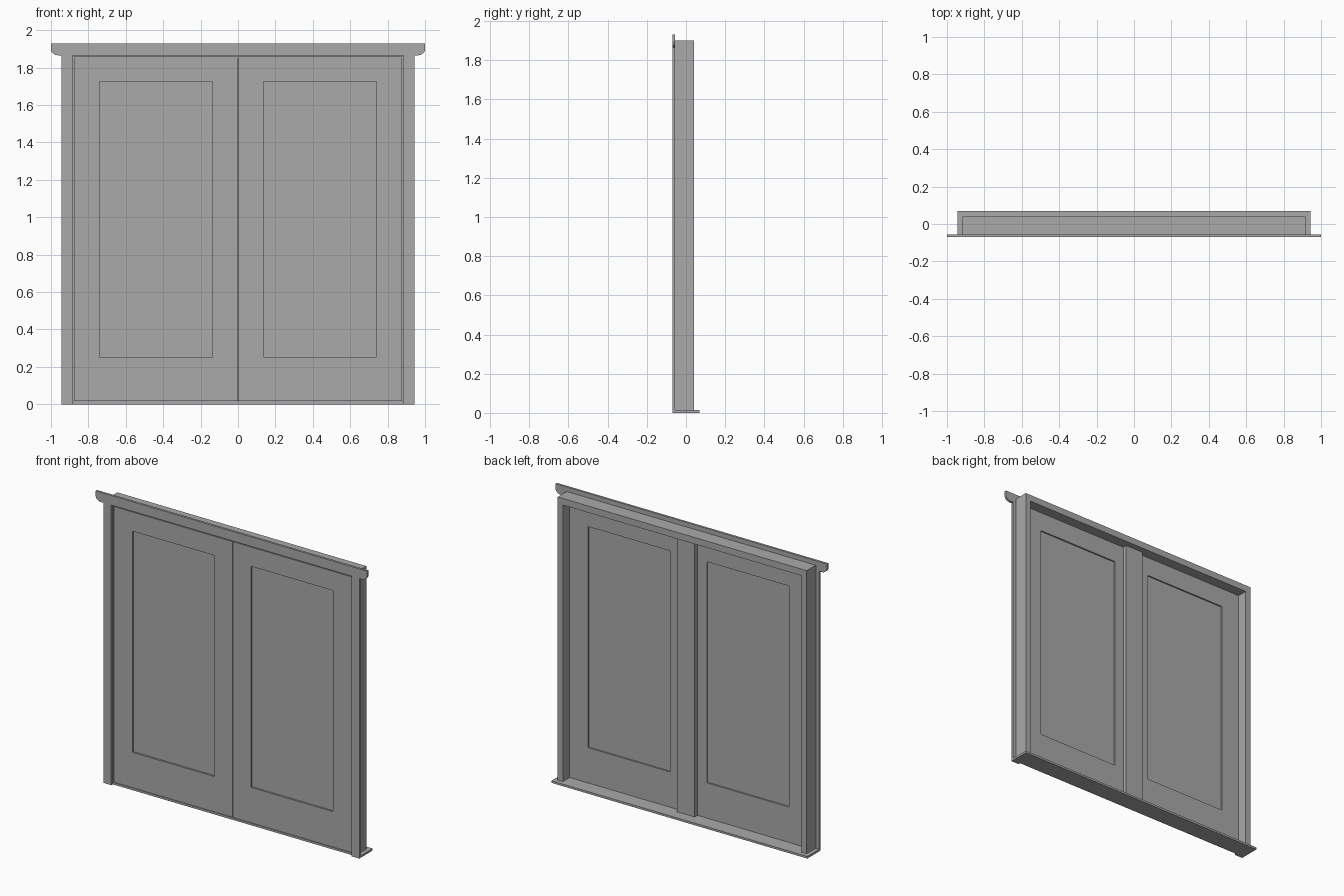
import bpy
import bmesh
from mathutils import Vector

if "Cube" in bpy.data.objects:
    bpy.data.objects.remove(bpy.data.objects["Cube"], do_unlink=True)

# One plain grey paint for everything
paint = bpy.data.materials.new("grey_paint")
paint.use_nodes = True
GREY = (0.4, 0.4, 0.4, 1)
paint.diffuse_color = GREY
paint.node_tree.nodes["Principled BSDF"].inputs["Base Color"].default_value = GREY


def finish(name, bm):
    mesh = bpy.data.meshes.new(name)
    bmesh.ops.recalc_face_normals(bm, faces=bm.faces)
    bm.to_mesh(mesh)
    bm.free()
    mesh.materials.append(paint)
    obj = bpy.data.objects.new(name, mesh)
    bpy.context.collection.objects.link(obj)
    return obj


def box(name, xs, ys, zs):
    """Box spanning the given ranges on each axis."""
    bm = bmesh.new()
    bmesh.ops.create_cube(bm, size=1)
    for v in bm.verts:
        v.co = Vector([r[0] if c < 0 else r[1] for c, r in zip(v.co, (xs, ys, zs))])
    return finish(name, bm)


def pair(name, xs, ys, zs):
    """The same box on both sides of x = 0."""
    box("left_" + name, xs, ys, zs)
    box("right_" + name, (-xs[1], -xs[0]), ys, zs)


FRONT, FACE, BACK = -0.07, -0.055, 0.04
LEAF = (FACE, -0.026)       # leaf thickness
PANEL = (-0.043, -0.036)    # recessed panel
SILL, HEAD = 0.014, 1.856   # clear opening height
BOTTOM, TOP = SILL + 0.003, HEAD - 0.003

# Sill and surrounding frame
box("sill", (-0.943, 0.943), (FACE, 0.07), (0, SILL))
pair("jamb", (0.88, 0.918), (FACE, BACK), (SILL, 1.9))
box("frame_head", (-0.88, 0.88), (FACE, BACK), (HEAD, 1.9))

# Front casing boards
pair("casing", (0.886, 0.943), (FRONT, FACE), (0, 1.866))

# Head casing with eased lower ends
half = [(1, 1.93), (1, 1.892), (0.992, 1.878), (0.976, 1.868), (0.965, 1.866)]
outline = half + [(-x, z) for x, z in reversed(half)]
bm = bmesh.new()
face = bm.faces.new([bm.verts.new((x, FRONT, z)) for x, z in outline])
extruded = bmesh.ops.extrude_face_region(bm, geom=[face])
moved = [g for g in extruded["geom"] if isinstance(g, bmesh.types.BMVert)]
bmesh.ops.translate(bm, verts=moved, vec=(0, FACE - FRONT, 0))
finish("head_casing", bm)

# Pair of panelled door leaves
pair("meeting_stile", (0.002, 0.135), LEAF, (BOTTOM, TOP))
pair("outer_stile", (0.74, 0.877), LEAF, (BOTTOM, TOP))
pair("top_rail", (0.135, 0.74), LEAF, (1.725, TOP))
pair("bottom_rail", (0.135, 0.74), LEAF, (BOTTOM, 0.252))
pair("door_panel", (0.135, 0.74), PANEL, (0.252, 1.725))

# Cover strip behind the meeting stiles
box("cover_strip", (-0.066, 0.066), (LEAF[1], 0.003), (BOTTOM, TOP))
